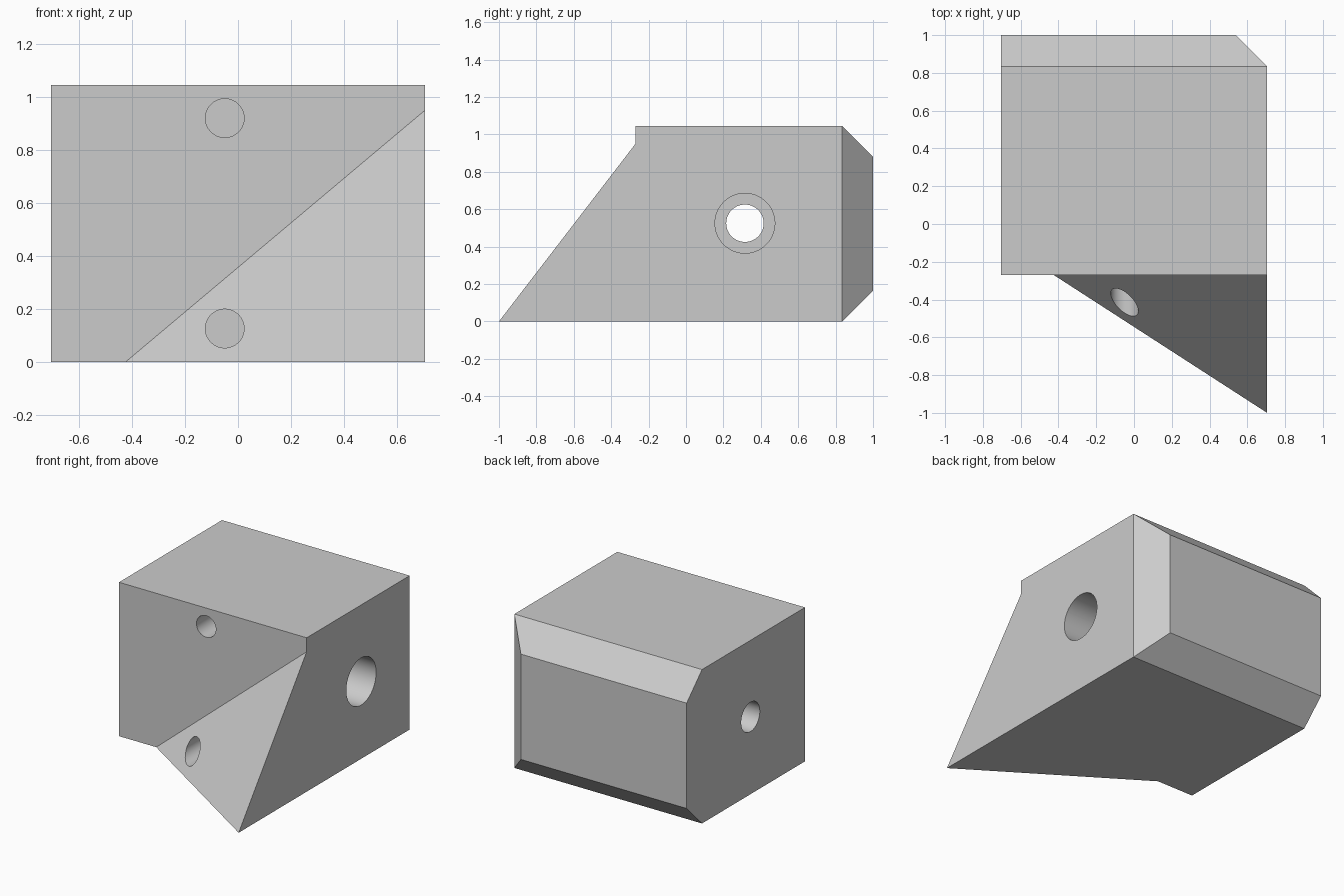
import bpy
import bmesh
from math import pi
from mathutils import Vector, Matrix

cube = bpy.data.objects.get("Cube")
if cube:
    bpy.data.objects.remove(cube, do_unlink=True)

# Main dimensions
W, H = 0.705, 1.045        # half width, height
FRONT, BACK = -0.27, 1.0   # upper front face, back face
TIP = -1.0                 # tip of the front wedge
CH = 0.165                 # chamfer size

grey = bpy.data.materials.new("light grey")
grey.use_nodes = True
grey.diffuse_color = (0.6, 0.6, 0.6, 1)
grey.node_tree.nodes["Principled BSDF"].inputs["Base Color"].default_value = (0.6, 0.6, 0.6, 1)


def clipped_box(name, low, high, planes):
    """Box between two corners, trimmed on the normal side of each plane."""
    low, high = Vector(low), Vector(high)
    bm = bmesh.new()
    bmesh.ops.create_cube(bm, size=1)
    bmesh.ops.scale(bm, vec=high - low, verts=bm.verts)
    bmesh.ops.translate(bm, vec=(low + high) / 2, verts=bm.verts)
    for point, normal in planes:
        bmesh.ops.bisect_plane(bm, geom=bm.verts[:] + bm.edges[:] + bm.faces[:],
                               plane_co=point, plane_no=normal, clear_outer=True)
        bmesh.ops.holes_fill(bm, edges=[e for e in bm.edges if e.is_boundary])
    bmesh.ops.recalc_face_normals(bm, faces=bm.faces)
    return make_object(name, bm)


def bore(name, start, end, radius):
    """Cylinder cutter running from start to end."""
    start, end = Vector(start), Vector(end)
    axis = end - start
    turn = axis.to_track_quat("Z", "Y").to_matrix().to_4x4()
    bm = bmesh.new()
    bmesh.ops.create_cone(bm, cap_ends=True, segments=64, radius1=radius, radius2=radius,
                          depth=axis.length, matrix=Matrix.Translation((start + end) / 2) @ turn)
    return make_object(name, bm)


def make_object(name, bm):
    mesh = bpy.data.meshes.new(name)
    bm.to_mesh(mesh)
    bm.free()
    mesh.materials.append(grey)
    obj = bpy.data.objects.new(name, mesh)
    bpy.context.collection.objects.link(obj)
    return obj


# Block with chamfered back edges: top, bottom and the left upright
rear = BACK - CH
block = clipped_box("block", (-W, TIP, 0), (W, BACK, H), [
    ((0, rear, H), (0, 1, 1)),
    ((0, rear, 0), (0, 1, -1)),
    ((W, rear, 0), (1, 1, 0)),
])

# Space in front of the block, above the sloping wedge face
a, b, c = Vector((-0.425, FRONT, 0)), Vector((W, TIP, 0)), Vector((W, FRONT, 0.95))
slope = (b - a).cross(c - a)
front_space = clipped_box("front_space", (-1, -2, -1), (1, FRONT, 2), [(a, -slope)])

# Cross hole with counterbore, and two blind front holes
cutters = [
    front_space,
    bore("cross_hole", (-1, 0.315, 0.525), (1, 0.315, 0.525), 0.10),
    bore("counterbore", (0, 0.315, 0.525), (1, 0.315, 0.525), 0.16),
    bore("upper_front_hole", (-0.05, -1.5, 0.92), (-0.05, 0.25, 0.92), 0.073),
    bore("lower_front_hole", (-0.05, -1.5, 0.127), (-0.05, 0.25, 0.127), 0.073),
]

bpy.ops.object.select_all(action="DESELECT")
block.select_set(True)
bpy.context.view_layer.objects.active = block
for cutter in cutters:
    cutter.hide_render = True
    mod = block.modifiers.new(cutter.name, "BOOLEAN")
    mod.operation = "DIFFERENCE"
    mod.solver = "EXACT"
    mod.object = cutter
    bpy.ops.object.modifier_apply(modifier=mod.name)
    bpy.data.objects.remove(cutter, do_unlink=True)

bpy.ops.object.shade_smooth_by_angle(angle=pi / 7)
